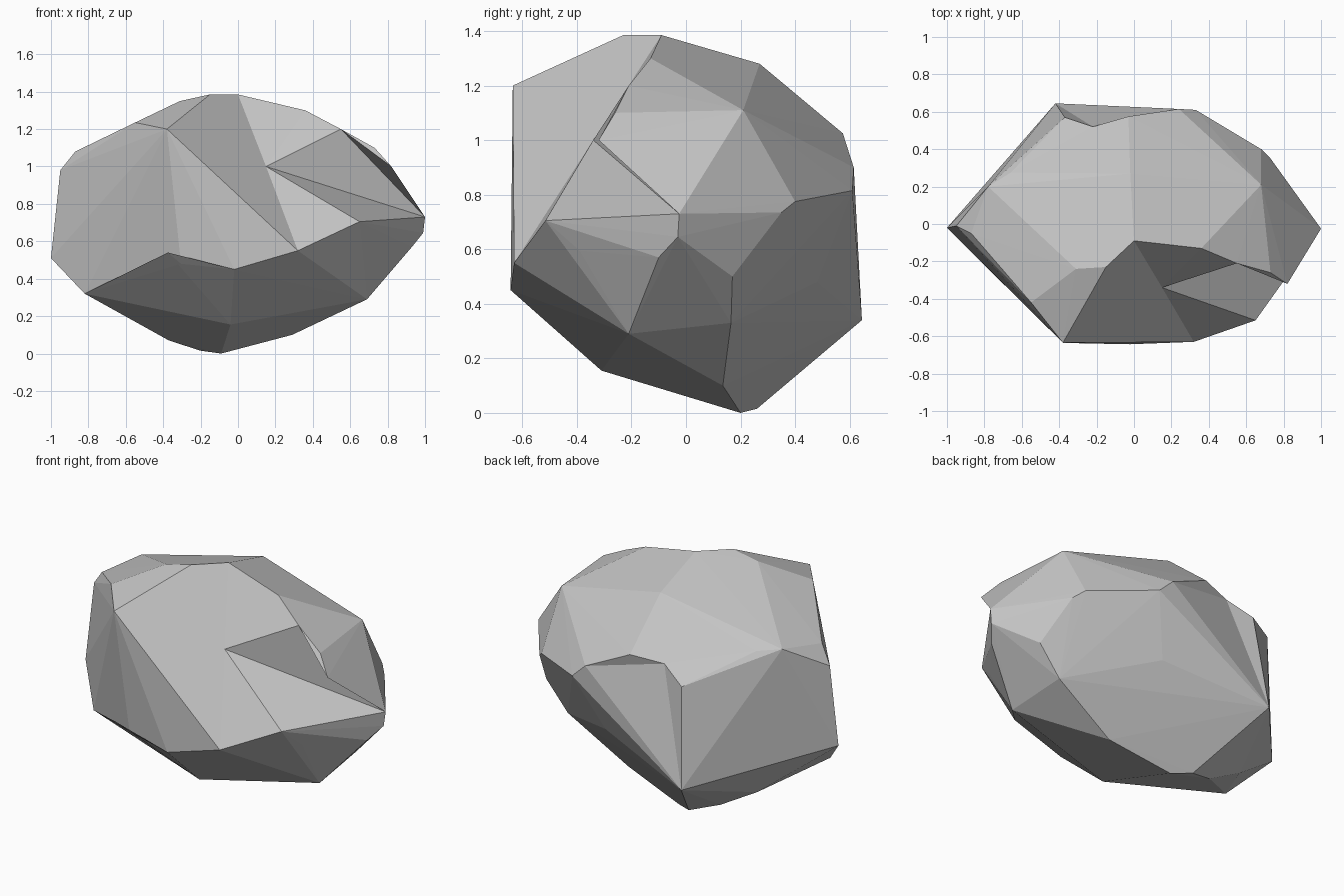
import bpy
import bmesh
from mathutils import Vector

cube = bpy.data.objects.get("Cube")
if cube:
    bpy.data.objects.remove(cube, do_unlink=True)

# Corner points of the boulder, grouped by region
crown = {
    "peak": (0, -.09, 1.385), "peak_side": (-.15, -.23, 1.385),
    "shoulder": (-.31, -.24, 1.35), "cheek": (-.55, -.42, 1.235),
    "brow": (-.38, -.635, 1.2), "ridge": (.36, -.13, 1.3),
    "back_ridge": (-.02, .27, 1.28), "left_crown": (.68, .21, 1.11),
}
chip_edge = {
    "spur_root": (.55, -.21, 1.2), "tip": (1, -.025, .73),
    "ledge": (.65, -.515, .705), "lip": (.32, -.63, .55),
}
front_base = {
    "lip_mid": (-.02, -.643, .45), "lip_corner": (-.375, -.636, .54),
    "keel_front": (-.04, -.31, .155), "keel_right": (-.82, -.2, .32),
    "keel_left": (.69, -.21, .29), "left_chin": (.7, -.39, .595),
    "tip_under": (.99, -.03, .645), "tip_chin": (.93, -.1, .57),
}
back = {
    "heel": (-.42, .645, .34), "back_corner": (-.37, .57, .92),
    "back_lip": (-.03, .575, 1.025), "back_edge": (.24, .615, .9),
    "back_edge_low": (.33, .61, .815), "back_belly": (.2, .48, .48),
    "left_back": (.68, .4, .775), "left_back_low": (.73, .35, .735),
    "left_belly": (.81, .17, .5), "left_belly_low": (.67, .165, .33),
}
right_and_floor = {
    "right_upper": (-.66, .275, 1.1), "right_top": (-.78, .2, 1.115),
    "right_back": (-.85, .1, 1.06), "right_brow": (-.87, -.05, 1.08),
    "right_edge": (-.95, -.01, .98), "right_tip": (-1, -.02, .51),
    "right_keel": (-.6, .18, .2), "floor": (-.09, .2, 0),
    "floor_right": (-.2, .26, .015), "floor_left": (.29, .135, .1),
    "floor_side": (-.37, .2, .07),
}

# Wrap the points in a faceted hull
bm = bmesh.new()
corner = {}
for region in (crown, chip_edge, front_base, back, right_and_floor):
    for name, position in region.items():
        corner[name] = bm.verts.new(Vector(position))
bmesh.ops.convex_hull(bm, input=list(bm.verts), use_existing_faces=False)
bm.normal_update()


def sink(rims, side, point):
    """Replace the hull faces within the rims by facets around a sunken point."""
    rims = [{corner[name] for name in rim} for rim in rims]
    patch = [f for f in bm.faces if f.normal.y * side > 0
             and any(set(f.verts) <= rim for rim in rims)]
    bmesh.ops.delete(bm, geom=patch, context="FACES_ONLY")
    open_edges = [tuple(e.verts) for e in bm.edges if len(e.link_faces) == 1]
    centre = bm.verts.new(point)
    for a, b in open_edges:
        bm.faces.new((a, b, centre))
    return centre


# Front chip, the narrow crease beside it and the notch under the rear lip
chip_rim = ["brow", "peak_side", "peak", "ridge"] + list(chip_edge)
chip = sink([chip_rim], -1, (.15, -.34, 1.0))
sink([["brow", "lip_corner", "lip_mid", "keel_right"]], -1, (-.305, -.595, .48))
sink([["back_corner", "back_lip", "back_edge", "heel"],
      ["back_corner", "back_lip", "back_ridge", "right_upper"]],
     1, (-.22, .52, 1.0))

# Thin spur overhanging the chip: pull the outer facet's edge forward
root, tip = corner["spur_root"], corner["tip"]
outer = [f for f in bm.faces
         if root in f.verts and tip in f.verts and chip not in f.verts]
if outer:
    apex = next(v for v in outer[0].verts if v not in (root, tip))
    bmesh.ops.delete(bm, geom=outer, context="FACES_ONLY")
    mid = bm.verts.new((.73, -.26, 1.1))
    end = bm.verts.new((.82, -.32, 1.0))
    for a, b in ((root, mid), (mid, end), (end, tip)):
        bm.faces.new((a, b, apex))
    bm.faces.new((root, mid, end))
    bm.faces.new((root, end, tip))

# Clean up loose pieces and make every facet face outward
loose_edges = [e for e in bm.edges if not e.link_faces]
bmesh.ops.delete(bm, geom=loose_edges, context="EDGES")
loose_verts = [v for v in bm.verts if not v.link_faces]
bmesh.ops.delete(bm, geom=loose_verts, context="VERTS")
bmesh.ops.recalc_face_normals(bm, faces=list(bm.faces))

mesh = bpy.data.meshes.new("boulder")
bm.to_mesh(mesh)
bm.free()
boulder = bpy.data.objects.new("boulder", mesh)
bpy.context.collection.objects.link(boulder)

# Plain stone colour, flat facets
stone = bpy.data.materials.new("stone_grey")
stone.use_nodes = True
grey = (.55, .55, .55, 1)
stone.diffuse_color = grey
stone.node_tree.nodes["Principled BSDF"].inputs["Base Color"].default_value = grey
mesh.materials.append(stone)
